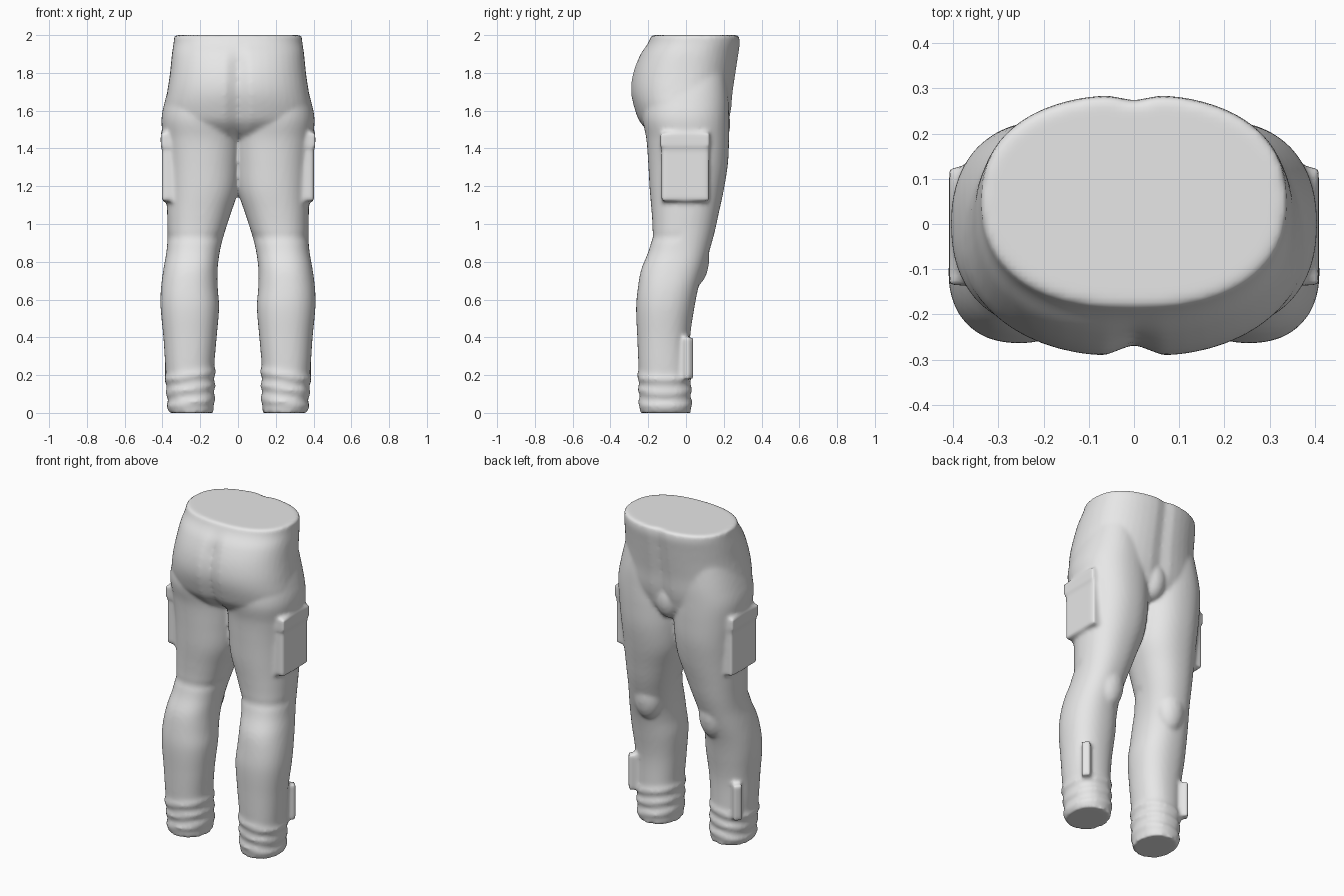
import bpy, bmesh, math
from mathutils import Matrix, Vector

if "Cube" in bpy.data.objects:
    bpy.data.objects.remove(bpy.data.objects["Cube"])

cloth = bpy.data.materials.new("grey_cloth")
cloth.diffuse_color = (0.8, 0.8, 0.8, 1)
cloth.use_nodes = True
cloth.node_tree.nodes["Principled BSDF"].inputs["Base Color"].default_value = cloth.diffuse_color
bm = bmesh.new()


def sample(rows, z):
    """Smooth (Catmull-Rom) interpolation of the profile rows at height z."""
    i = 0
    while i < len(rows) - 2 and z > rows[i + 1][0]:
        i += 1
    r0, r1 = rows[max(i - 1, 0)], rows[i]
    r2, r3 = rows[i + 1], rows[min(i + 2, len(rows) - 1)]
    h = r2[0] - r1[0]
    t = (z - r1[0]) / h
    out = []
    for k in range(1, len(r1)):
        m1 = (r2[k] - r0[k]) / (r2[0] - r0[0]) * h
        m2 = (r3[k] - r1[k]) / (r3[0] - r1[0]) * h
        out.append((2*t**3 - 3*t*t + 1) * r1[k] + (t**3 - 2*t*t + t) * m1
                   + (3*t*t - 2*t**3) * r2[k] + (t**3 - t*t) * m2)
    return out


def loft(rows, power, tweak, side=1, step=0.02, n=48):
    """Closed tube of rounded sections; rows are (z, x0, x1, y0, y1)."""
    z0, z1 = rows[0][0], rows[-1][0]
    count = round((z1 - z0) / step)
    rings = []
    for j in range(count + 1):
        z = z0 + (z1 - z0) * j / count
        x0, x1, y0, y1 = sample(rows, z)
        ring = []
        for a in range(n):
            c, s = math.cos(2*math.pi*a/n), math.sin(2*math.pi*a/n)
            dx = math.copysign(abs(c) ** (2/power), c)
            dy = math.copysign(abs(s) ** (2/power), s)
            x, y = (x0 + x1)/2 + dx*(x1 - x0)/2, (y0 + y1)/2 + dy*(y1 - y0)/2
            x, y = tweak(x, y, z, dx, dy)
            ring.append(bm.verts.new((x*side, y, z)))
        rings.append(ring)
    for lo, hi in zip(rings, rings[1:]):
        for a in range(n):
            b = (a + 1) % n
            bm.faces.new((lo[a], lo[b], hi[b], hi[a]))
    bm.faces.new(rings[0])
    bm.faces.new(rings[-1])


def box(center, size, turn=0):
    bmesh.ops.create_cube(bm, size=1, matrix=Matrix.Translation(center)
                          @ Matrix.Rotation(turn, 4, 'Z') @ Matrix.Diagonal((*size, 1)))


def blob(center, radii):
    bmesh.ops.create_uvsphere(bm, u_segments=32, v_segments=16, radius=1,
                              matrix=Matrix.Translation(center) @ Matrix.Diagonal((*radii, 1)))


# Hips: seat cleft at the back, shallow dip at the front
def hip_tweak(x, y, z, dx, dy):
    groove = math.exp(-(x / 0.035) ** 2)
    if dy < 0:
        y += 0.028 * groove * max(0, min(1, (1.96 - z) / 0.12))
    else:
        y -= 0.014 * groove
    return x, y


HIPS = [(1.42, .15, -.06, .14), (1.46, .28, -.16, .20), (1.53, .37, -.24, .225),
        (1.60, .39, -.272, .24), (1.70, .375, -.294, .25), (1.80, .36, -.283, .265),
        (1.90, .35, -.243, .28), (1.96, .341, -.20, .288), (2.0, .337, -.183, .283)]
loft([(z, -w, w, a, b) for z, w, a, b in HIPS], 2.35, hip_tweak)


# Legs: gathered cuff rings and a crease behind the knee
def leg_tweak(x, y, z, dx, dy):
    r = 0.0
    for h in (0.055, 0.125, 0.195):
        r += 0.013 * math.exp(-((z + 0.02*dx - h) / 0.018) ** 2)
    if dy < 0:
        r -= 0.006 * math.exp(-((z - 0.93) / 0.02) ** 2)
    return x + dx*r, y + dy*r


LEG = [(0.0, .13, .365, -.243, .025), (.10, .13, .372, -.243, .022), (.22, .128, .383, -.25, .02),
       (.40, .113, .395, -.258, .022), (.56, .10, .41, -.264, .045), (.66, .107, .408, -.255, .065),
       (.76, .108, .395, -.237, .095), (.86, .095, .378, -.197, .125), (.95, .072, .373, -.178, .15),
       (1.05, .04, .375, -.181, .172), (1.18, -.002, .378, -.192, .20), (1.32, -.015, .385, -.20, .222),
       (1.45, -.02, .397, -.21, .228), (1.56, -.02, .405, -.23, .228), (1.66, 0.0, .385, -.22, .225),
       (1.80, .04, .345, -.17, .21)]

for s in (1, -1):
    loft(LEG, 2.25, leg_tweak, s)
    # Knee bulge
    blob((.225*s, .045, .82), (.09, .078, .15))
    # Thigh cargo pocket with flap
    box((.36*s, -.005, 1.29), (.084, .25, .34))
    box((.362*s, -.005, 1.445), (.094, .262, .075))
    # Shin pocket on the outer front corner
    box((.345*s, -.005, .29), (.09, .05, .22), s*math.radians(42))

# Fly bulge
blob((0, .15, 1.53), (.085, .085, .13))

bmesh.ops.recalc_face_normals(bm, faces=bm.faces)
mesh = bpy.data.meshes.new("trousers")
bm.to_mesh(mesh)
bm.free()
mesh.materials.append(cloth)
trousers = bpy.data.objects.new("trousers", mesh)
bpy.context.collection.objects.link(trousers)

# Fuse all parts into one soft cloth surface
fuse = trousers.modifiers.new("fuse", 'REMESH')
fuse.mode = 'VOXEL'
fuse.voxel_size = 0.012
fuse.use_smooth_shade = True
soften = trousers.modifiers.new("soften", 'SMOOTH')
soften.factor = 0.5
soften.iterations = 5
